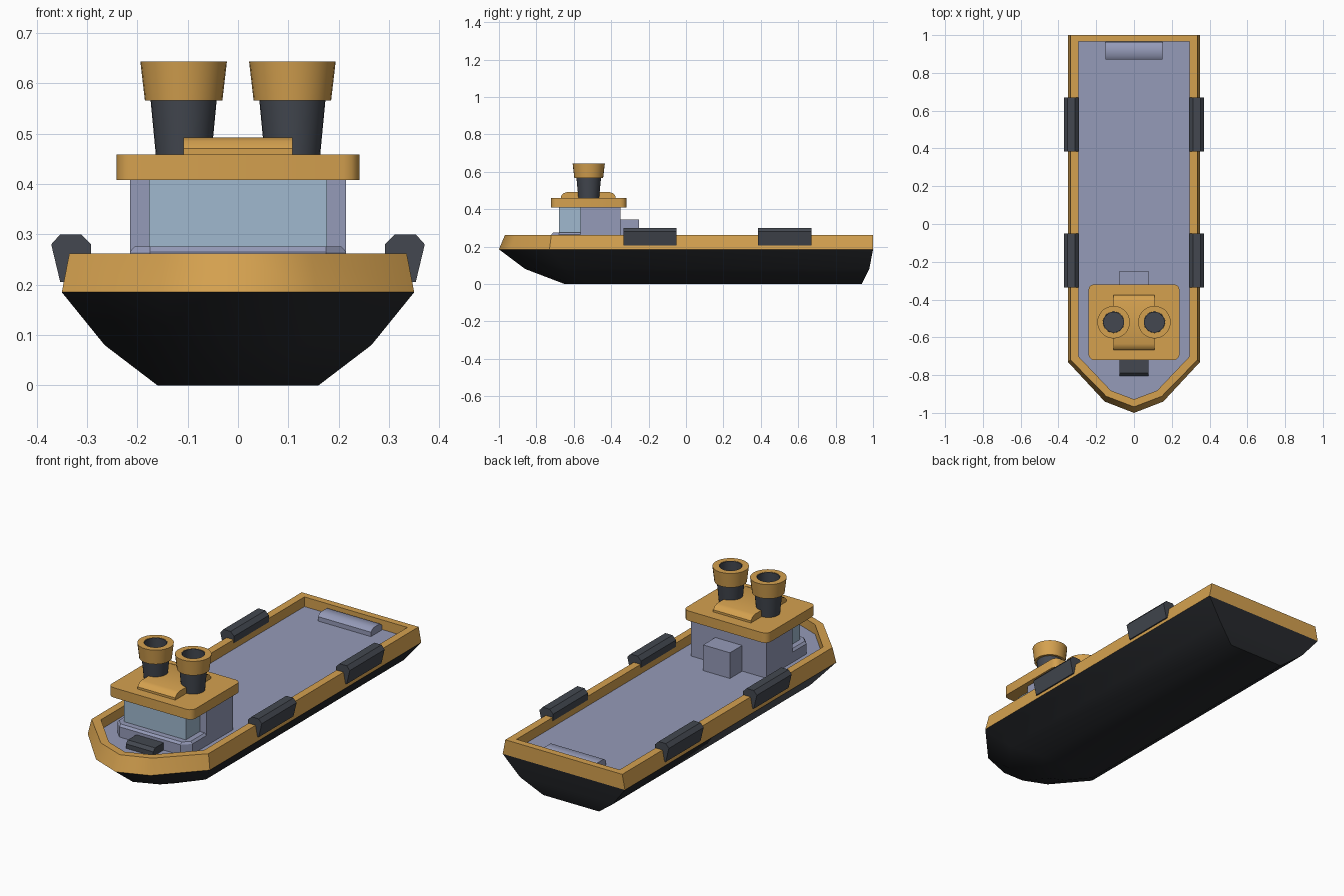
import bpy, bmesh, math
from mathutils import Vector

if "Cube" in bpy.data.objects:
    bpy.data.objects.remove(bpy.data.objects["Cube"])


def material(name, rgb):
    m = bpy.data.materials.new(name)
    m.diffuse_color = (*rgb, 1)
    m.use_nodes = True
    m.node_tree.nodes["Principled BSDF"].inputs["Base Color"].default_value = m.diffuse_color
    return m


ORANGE = material("orange paint", (0.66, 0.355, 0.078))
HULL = material("black hull", (0.020, 0.022, 0.026))
DARK = material("dark grey rubber", (0.056, 0.064, 0.080))
GREY = material("lavender grey", (0.300, 0.325, 0.480))
GLASS = material("window blue", (0.350, 0.480, 0.620))


def finish(name, bm, mat, angle=40):
    bmesh.ops.recalc_face_normals(bm, faces=bm.faces)
    me = bpy.data.meshes.new(name)
    bm.to_mesh(me)
    bm.free()
    ob = bpy.data.objects.new(name, me)
    bpy.context.collection.objects.link(ob)
    me.materials.append(mat)
    bpy.ops.object.select_all(action='DESELECT')
    ob.select_set(True)
    bpy.context.view_layer.objects.active = ob
    bpy.ops.object.shade_smooth_by_angle(angle=math.radians(angle))
    return ob


def loft(name, rings, mat, cap_start=True, cap_end=True, loop=False, angle=40):
    """Join equal-length rings of points with quads."""
    bm = bmesh.new()
    vs = [[bm.verts.new(p) for p in r] for r in rings]
    n = len(vs[0])
    pairs = list(zip(vs, vs[1:])) + ([(vs[-1], vs[0])] if loop else [])
    for a, b in pairs:
        for i in range(n):
            j = (i + 1) % n
            bm.faces.new((a[i], a[j], b[j], b[i]))
    if cap_start and not loop:
        bm.faces.new(vs[0])
    if cap_end and not loop:
        bm.faces.new(vs[-1])
    return finish(name, bm, mat, angle)


def box(name, x, y, z, mat):
    ring = [(x[0], y[0]), (x[1], y[0]), (x[1], y[1]), (x[0], y[1])]
    return loft(name, [[(*p, h) for p in ring] for h in z], mat)


def extrude_x(name, profile, x0, x1, mat, angle=40):
    return loft(name, [[(x, y, z) for y, z in profile] for x in (x0, x1)], mat, angle=angle)


def revolve(name, profile, cx, cy, mat, n=28, loop=False):
    rings = [[(cx + r * math.cos(2 * math.pi * i / n),
               cy + r * math.sin(2 * math.pi * i / n), z) for i in range(n)]
             for r, z in profile]
    return loft(name, rings, mat, loop=loop)


def plan(z, w, stern, shoulder, mx, my, bow):
    """Boat outline at one height."""
    half = [(w, stern), (w, shoulder), (mx, my)]
    pts = half + [(0, bow)] + [(-x, y) for x, y in reversed(half)]
    return [(x, y, z) for x, y in pts]


# Hull, bulwark rail and deck
bottom = plan(0, 0.16, 0.94, -0.51, 0.075, -0.615, -0.65)
chine = plan(0.08, 0.265, 0.98, -0.64, 0.12, -0.81, -0.86)
edge = plan(0.185, 0.35, 1.0, -0.73, 0.155, -0.94, -1.0)
rail_top = plan(0.262, 0.335, 1.0, -0.72, 0.147, -0.912, -0.968)
inner_top = plan(0.262, 0.295, 0.965, -0.70, 0.122, -0.882, -0.928)
inner_low = plan(0.212, 0.295, 0.965, -0.70, 0.122, -0.882, -0.928)
loft("hull", [bottom, chine, edge], HULL, cap_end=False)
loft("bulwark", [edge, rail_top, inner_top, inner_low], ORANGE, False, False)
bm = bmesh.new()
bm.faces.new([bm.verts.new(p) for p in inner_low])
deck = finish("deck", bm, GREY)
if deck.data.polygons[0].normal.z < 0:
    deck.data.flip_normals()

# Rubber fenders hooked over the rail
fender = [(0.292, 0.245), (0.292, 0.28), (0.312, 0.30), (0.353, 0.30),
          (0.371, 0.28), (0.353, 0.205), (0.33, 0.205), (0.32, 0.245)]
for side, s in (("left", -1), ("right", 1)):
    for place, y0, y1 in (("front", -0.335, -0.05), ("rear", 0.385, 0.67)):
        loft(f"fender_{place}_{side}",
             [[(s * x, y, z) for x, z in fender] for y in (y0, y1)], DARK, angle=30)

# Stern locker and bow hatch
extrude_x("stern_locker", [(0.87, 0.21), (0.87, 0.235), (0.89, 0.25),
                           (0.945, 0.25), (0.963, 0.235), (0.963, 0.21)],
          -0.152, 0.152, GREY, angle=50)
extrude_x("bow_hatch", [(-0.805, 0.21), (-0.805, 0.235), (-0.79, 0.25),
                        (-0.715, 0.25), (-0.715, 0.21)], -0.078, 0.078, DARK)

# Wheelhouse: rear cabin, front ledge, glazed front, rear box
box("cabin", (-0.215, 0.215), (-0.565, -0.35), (0.21, 0.412), GREY)


def ledge_ring(z, i):
    return [(x, y, z) for x, y in (
        (0.215 - i, -0.56), (0.215 - i, -0.68), (0.175, -0.72 + i),
        (-0.175, -0.72 + i), (-0.215 + i, -0.68), (-0.215 + i, -0.56))]


loft("front_ledge", [ledge_ring(0.21, 0), ledge_ring(0.265, 0), ledge_ring(0.276, 0.01)],
     GREY, angle=30)
box("windscreen", (-0.177, 0.177), (-0.68, -0.56), (0.27, 0.412), GLASS)
box("rear_box", (-0.077, 0.077), (-0.36, -0.25), (0.21, 0.345), GREY)

# Roof with rounded corners, and its raised top plate
roof = []
for cx, cy, a0 in ((0.21, -0.35, 0), (-0.21, -0.35, 90), (-0.21, -0.69, 180), (0.21, -0.69, 270)):
    for k in range(4):
        a = math.radians(a0 + 30 * k)
        roof.append((cx + 0.031 * math.cos(a), cy + 0.031 * math.sin(a)))
loft("roof", [[(*p, z) for p in roof] for z in (0.408, 0.459)], ORANGE)
extrude_x("roof_plate", [(-0.668, 0.455), (-0.668, 0.47), (-0.655, 0.485), (-0.635, 0.492),
                         (-0.41, 0.492), (-0.39, 0.485), (-0.377, 0.47), (-0.377, 0.455)],
          -0.108, 0.108, ORANGE)

# Twin funnels: dark pipe, hollow top, orange collar
for side, s in (("left", -1), ("right", 1)):
    cx, cy = s * 0.108, -0.52
    revolve(f"funnel_{side}", [(0.055, 0.455), (0.066, 0.57)], cx, cy, DARK)
    revolve(f"funnel_collar_{side}", [(0.058, 0.566), (0.077, 0.566), (0.086, 0.643),
                                      (0.056, 0.643)], cx, cy, ORANGE, loop=True)
    liner = revolve(f"funnel_liner_{side}", [(0.052, 0.575), (0.0555, 0.575), (0.0555, 0.642),
                                             (0.052, 0.642)], cx, cy, DARK, loop=True)
